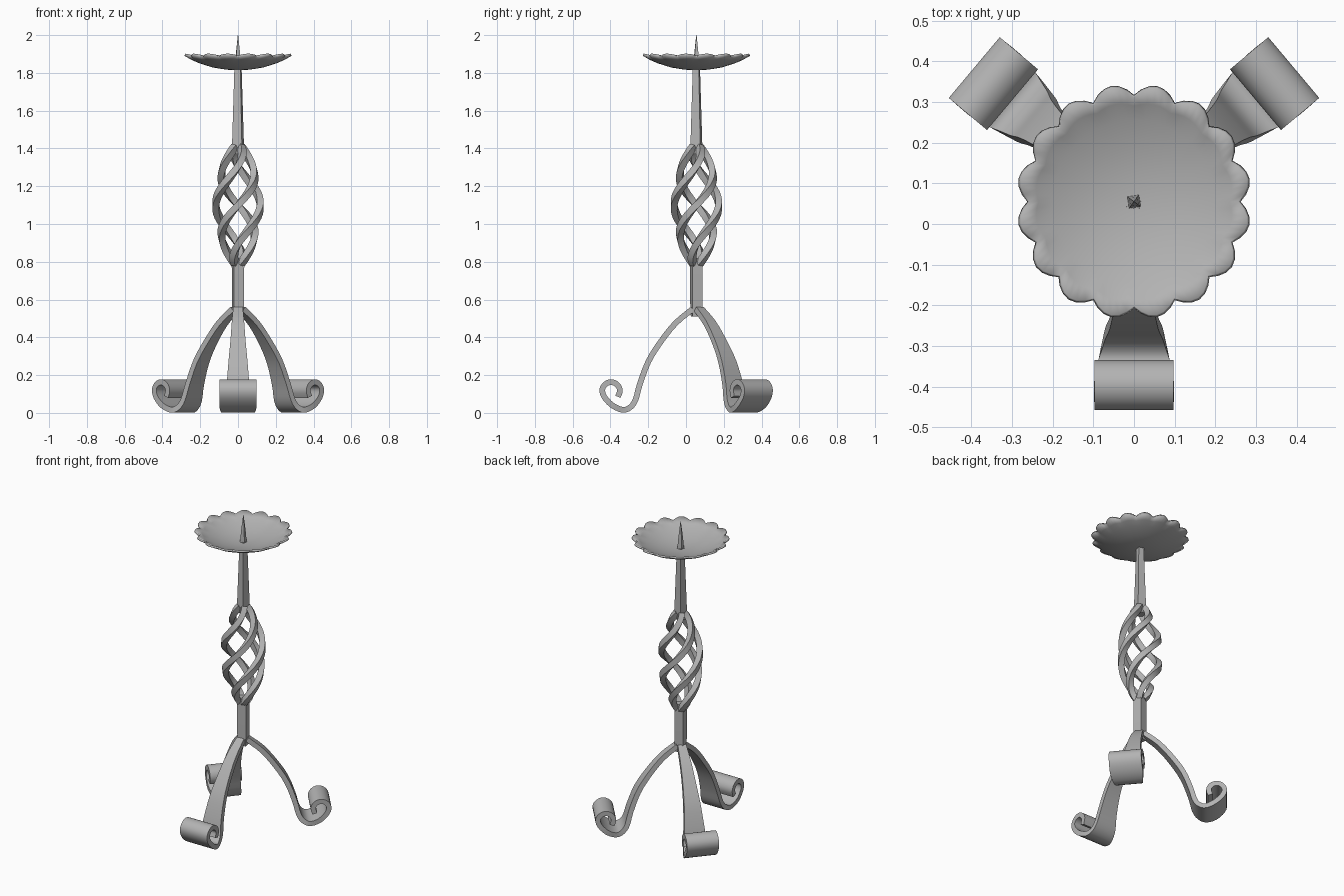
import bpy, bmesh, math
from mathutils import Vector, Matrix

cube = bpy.data.objects.get("Cube")
if cube:
    bpy.data.objects.remove(cube, do_unlink=True)

AXIS = Vector((0, 0.055, 0))   # the stem stands behind the origin

iron = bpy.data.materials.new("grey_iron")
iron.use_nodes = True
grey = (0.45, 0.45, 0.45, 1)
iron.diffuse_color = grey
iron.node_tree.nodes["Principled BSDF"].inputs["Base Color"].default_value = grey


def finish(name, bm, angle=35, turn=0):
    """Turn a bmesh about the stem axis into a shaded object."""
    bmesh.ops.recalc_face_normals(bm, faces=bm.faces)
    bm.transform(Matrix.Translation(AXIS) @ Matrix.Rotation(math.radians(turn), 4, 'Z'))
    mesh = bpy.data.meshes.new(name)
    bm.to_mesh(mesh)
    bm.free()
    mesh.materials.append(iron)
    obj = bpy.data.objects.new(name, mesh)
    bpy.context.collection.objects.link(obj)
    bpy.ops.object.select_all(action='DESELECT')
    obj.select_set(True)
    bpy.context.view_layer.objects.active = obj
    bpy.ops.object.shade_smooth_by_angle(angle=math.radians(angle))
    return obj


def sweep(rings):
    """Skin a closed bar through rings of (centre, half width, half thickness)."""
    bm = bmesh.new()
    last = None
    for c, w, t in rings:
        ring = [bm.verts.new(p) for p in (c - w - t, c + w - t, c + w + t, c - w + t)]
        if last:
            for i in range(4):
                j = (i + 1) % 4
                bm.faces.new((last[i], last[j], ring[j], ring[i]))
        else:
            bm.faces.new(ring[::-1])
        last = ring
    bm.faces.new(last)
    return bm


def smooth_path(points, steps):
    """Catmull-Rom curve through the points."""
    p = [Vector(q) for q in points]
    p = [2 * p[0] - p[1]] + p + [2 * p[-1] - p[-2]]
    out = []
    for i in range(1, len(p) - 2):
        a, b, c, d = p[i - 1:i + 3]
        for k in range(steps):
            t = k / steps
            out.append(0.5 * (2 * b + (c - a) * t + (2 * a - 5 * b + 4 * c - d) * t * t
                              + (3 * b - a - 3 * c + d) * t ** 3))
    return out + [p[-2]]


# Legs: radius, height and width along a strap ending in a scroll
leg_path = [(0.02, 0.55, 0.05), (0.11, 0.475, 0.065), (0.19, 0.375, 0.08),
            (0.255, 0.27, 0.1), (0.30, 0.15, 0.12), (0.322, 0.07, 0.14),
            (0.35, 0.03, 0.155), (0.39, 0.016, 0.175), (0.445, 0.04, 0.195),
            (0.488, 0.085, 0.195), (0.498, 0.125, 0.195), (0.48, 0.153, 0.195),
            (0.45, 0.163, 0.195), (0.42, 0.15, 0.195), (0.405, 0.12, 0.195),
            (0.415, 0.085, 0.195)]


def leg(name, turn):
    path = smooth_path(leg_path, 3)
    rings = []
    for i, p in enumerate(path):
        d = path[min(i + 1, len(path) - 1)] - path[max(i - 1, 0)]
        n = Vector((-d.y, 0, d.x)).normalized() * 0.015
        rings.append((Vector((p.x, 0, p.y)), Vector((0, p.z / 2, 0)), n))
    finish(name, sweep(rings), 40, turn)


for name, turn in (("front_leg", -90), ("back_left_leg", 40), ("back_right_leg", 140)):
    leg(name, turn)


# Square stems and the candle spike
def stem(name, sections, turn):
    finish(name, sweep([(Vector((0, 0, z)), Vector((w / 2, 0, 0)), Vector((0, w / 2, 0)))
                        for z, w in sections]), 30, turn)


stem("lower_stem", [(0.51, 0.05), (0.58, 0.055), (0.82, 0.056)], 12)
stem("upper_stem", [(1.37, 0.056), (1.4, 0.054), (1.83, 0.032)], -12)
stem("candle_spike", [(1.82, 0.03), (1.9, 0.02), (2.0, 0.002)], 8)

# Twisted basket of four bars
BOTTOM, TOP, TWIST, STEPS = 0.79, 1.41, math.radians(270), 32


def basket_point(t):
    a = TWIST * (t - 0.5)
    r = 0.022 + 0.096 * max(0, math.sin(math.pi * t)) ** 0.8
    return Vector((r * math.cos(a), r * math.sin(a), BOTTOM + (TOP - BOTTOM) * t))


for n in range(4):
    rings = []
    for i in range(STEPS + 1):
        t = i / STEPS
        c = basket_point(t)
        d = (basket_point(min(t + 0.01, 1)) - basket_point(max(t - 0.01, 0))).normalized()
        out = Vector((c.x, c.y, 0)).normalized()
        side = d.cross(out).normalized()
        out = side.cross(d)
        rings.append((c, side * 0.017, out * 0.017))
    finish("basket_bar_%d" % (n + 1), sweep(rings), 40, 90 * n)

# Scalloped drip dish
LOBES, SEG = 16, 6
COUNT = LOBES * SEG
bm = bmesh.new()
centre = bm.verts.new((0, 0, 1.826))
last = None
for r, z, scallop in ((0.06, 1.829, 0), (0.13, 1.84, 0), (0.2, 1.862, 0),
                      (0.235, 1.877, 0.3), (0.256, 1.892, 1)):
    ring = []
    for i in range(COUNT):
        a = math.tau * i / COUNT
        lobe = abs(math.sin(a * LOBES / 2))
        rr = r + 0.028 * scallop * lobe
        ring.append(bm.verts.new((rr * math.cos(a), rr * math.sin(a),
                                  z + 0.01 * scallop * lobe)))
    for i in range(COUNT):
        j = (i + 1) % COUNT
        if last:
            bm.faces.new((last[i], last[j], ring[j], ring[i]))
        else:
            bm.faces.new((centre, ring[i], ring[j]))
    last = ring
dish = finish("drip_dish", bm, 40)
solid = dish.modifiers.new("thickness", 'SOLIDIFY')
solid.thickness = 0.012
solid.offset = -1
